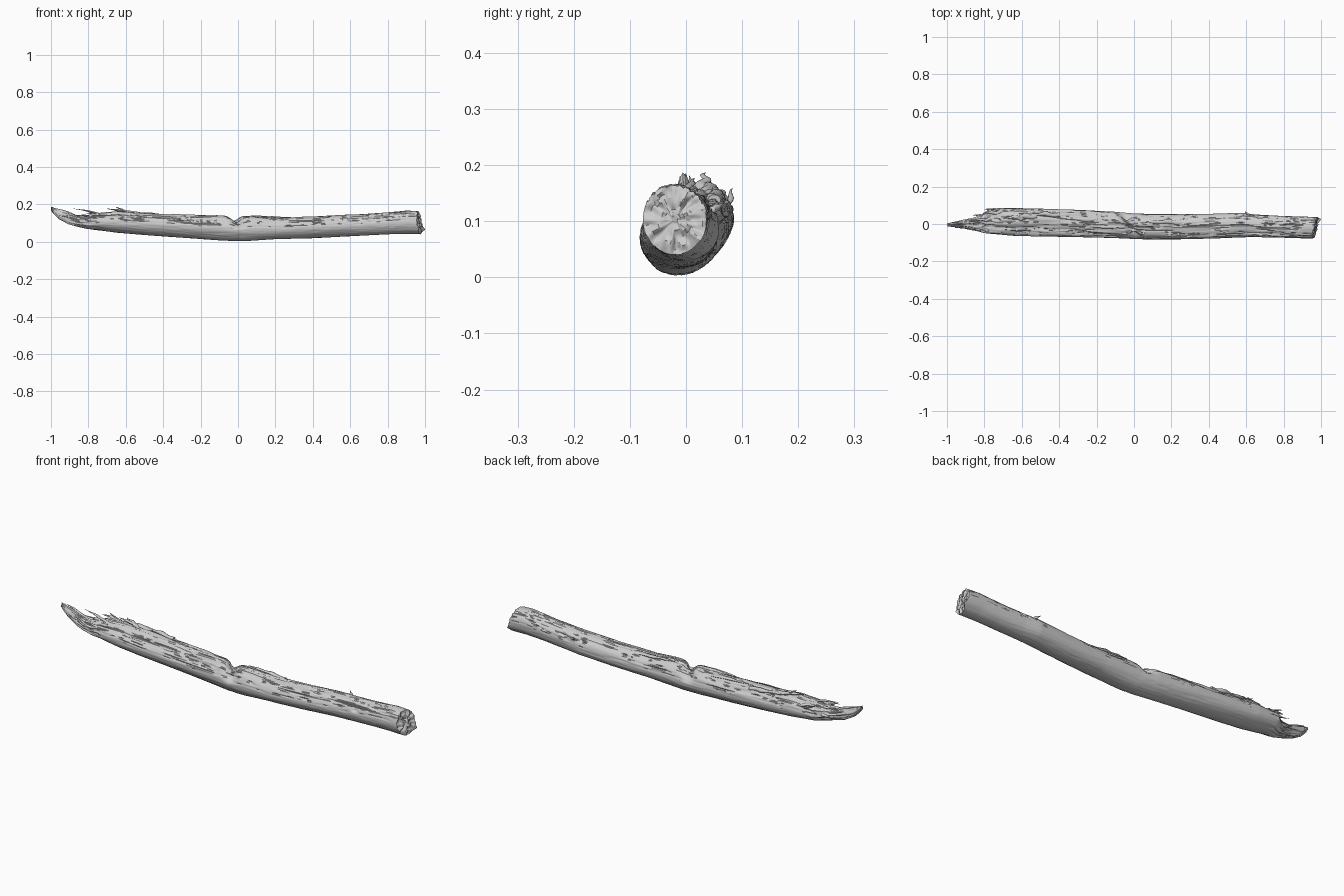
import bpy, bmesh, math, random
from mathutils import Vector, noise

if "Cube" in bpy.data.objects:
    bpy.data.objects.remove(bpy.data.objects["Cube"])

random.seed(4)
N, M = 96, 330

# Log outline along x: (x, bottom z, top z, front y, back y)
OUTLINE = [
    (-1.00, .165, .188, -.012, .002), (-.96, .122, .170, -.016, .012),
    (-.91, .094, .155, -.022, .022), (-.86, .082, .138, -.036, .030),
    (-.81, .070, .142, -.048, .048), (-.77, .064, .155, -.052, .082),
    (-.65, .049, .165, -.064, .086), (-.50, .037, .156, -.067, .083),
    (-.30, .022, .146, -.069, .076), (-.10, .008, .142, -.074, .064),
    (.00, .003, .139, -.081, .055), (.08, .006, .141, -.083, .053),
    (.20, .014, .131, -.083, .052), (.40, .019, .135, -.077, .056),
    (.58, .028, .145, -.071, .060), (.66, .032, .148, -.070, .050),
    (.80, .040, .158, -.074, .043), (.90, .043, .168, -.077, .040),
    (1.02, .040, .162, -.077, .037)]


def outline(x):
    x = max(OUTLINE[0][0], min(OUTLINE[-1][0], x))
    for a, b in zip(OUTLINE, OUTLINE[1:]):
        if x <= b[0]:
            t = (x - a[0]) / (b[0] - a[0])
            return [p + (q - p) * t for p, q in zip(a[1:], b[1:])]


def smooth(a, b, x):
    t = max(0, min(1, (x - a) / (b - a)))
    return t * t * (3 - 2 * t)


def gauss(d, w):
    return math.exp(-(d / w) ** 2)


def n3(x, y, z):
    return noise.noise(Vector((x, y, z)))


def skin(x, a):
    """Point on the weathered log surface at angle a (0 = back, 90 = top)."""
    zb, zt, yf, yb = outline(x)
    c, s = math.cos(a), math.sin(a)
    size = min(1, (zt - zb) / .1)
    up = smooth(-.1, .6, s)
    rot = up * smooth(-.02, -.1, x) * smooth(-.9, -.78, x)
    r = 1 + .035 * n3(x * 2.5, c * 1.5, s * 1.5)
    # long wood grain, deeper on the decayed upper side
    g1 = abs(n3(x * 3.5 + 7, c * 5, s * 5))
    g2 = n3(x * 9, c * 14, s * 14)
    r -= (.02 + .07 * up) * max(0, .13 - g1) / .13 * size
    r += (.01 + .025 * rot) * g2
    r += rot * (.10 * n3(x * 5 + 3, c * 4, s * 4) - .02)
    # sunken ledge along the rotten front upper side
    r -= .13 * rot * gauss(a - math.radians(122), .42) * smooth(-.12, -.3, x)
    # long crack and missing bark strip right of the break
    r -= .07 * gauss(a - math.radians(105), .3) * smooth(0, .06, x) * smooth(.6, .4, x)
    # break across the log
    xc = -.02 - .025 * c
    r -= .42 * up * gauss(x - xc, .03) * (1 + .3 * n3(x * 20, c * 6, s * 6))
    r -= .03 * gauss(x - xc - .01, .012) * smooth(.4, -.6, c)
    # knot holes with raised rims
    for kx, ka in ((.71, 158), (.67, 35)):
        da = (a - math.radians(ka) + math.pi) % math.tau - math.pi
        d = math.hypot((x - kx) / .020, da * .06 / .012)
        r += .05 * gauss(d, 2) - .22 * gauss(d, .8)
    # ragged splintered left end
    r += .22 * smooth(-.7, -.85, x) * n3(x * 9, c * 4 + 5, s * 4)
    hy, hz = (yb - yf) / 2, (zt - zb) / 2
    return Vector((x, (yf + yb) / 2 + hy * r * c, max(.0, (zb + zt) / 2 + hz * r * s)))


def finish(name, bm):
    bmesh.ops.recalc_face_normals(bm, faces=bm.faces)
    me = bpy.data.meshes.new(name)
    bm.to_mesh(me)
    bm.free()
    ob = bpy.data.objects.new(name, me)
    bpy.context.collection.objects.link(ob)
    bpy.context.view_layer.objects.active = ob
    ob.select_set(True)
    bpy.ops.object.shade_smooth_by_angle(angle=math.radians(45))
    ob.select_set(False)


def loft(bm, rings):
    rows = [[bm.verts.new(p) for p in ring] for ring in rings]
    for r0, r1 in zip(rows, rows[1:]):
        for i in range(len(r0)):
            j = (i + 1) % len(r0)
            bm.faces.new((r0[i], r0[j], r1[j], r1[i]))
    bm.faces.new(rows[0])
    bm.faces.new(rows[-1])


# Main log, with an uneven sawn or broken right end
angles = [math.tau * i / N for i in range(N)]
rings = []
for k in range(M):
    u = k / (M - 1)
    ring = []
    for a in angles:
        c, s = math.cos(a), math.sin(a)
        xr = .968 + .010 * c - .006 * s + .012 * n3(c * 3, s * 3, 2)
        xr += .014 * gauss(a - math.radians(320), .5)
        xl = -.995 + .01 * n3(c * 3, s * 3, 9)
        ring.append(skin(xl + (xr - xl) * u, a))
    rings.append(ring)
# Lumpy face of the right end
mid = sum(rings[-1], Vector()) / N
for f in (.96, .88, .78, .66, .54, .42, .3, .18, .08):
    ring = []
    for p in rings[-1 if f == .96 else M - 1]:
        q = mid + (p - mid) * f
        q.x += (.012 * n3(q.y * 45, q.z * 45, 1) + .007 * n3(q.y * 110, q.z * 110, 4)) * min(1, (1 - f) * 5) + .004 * (1 - f)
        ring.append(q)
    rings.append(ring)
bm = bmesh.new()
loft(bm, rings)
finish("log", bm)


def splinter(bm, a, b, w, t, bend=.006):
    """Flat pointed sliver from root a to tip b, w wide and t thick."""
    a, b = Vector(a), Vector(b)
    d = (b - a).normalized()
    side = d.cross(Vector((0, 0, 1))).normalized()
    up = side.cross(d)
    seed = random.random() * 50
    out = []
    for k in range(15):
        u = k / 14
        f = (1 - u ** 2.2) * (.85 + .5 * n3(u * 5, seed, 0)) + .06
        c = a.lerp(b, u) + up * bend * math.sin(u * 3) + side * .008 * n3(u * 4, seed, 5)
        out.append([c + side * w * f * math.cos(h) + up * t * f * math.sin(h)
                    for h in (math.tau * i / 10 for i in range(10))])
    loft(bm, out)


# Splinters and torn strips at the rotten left end
bm = bmesh.new()
for a, b, w, t in (
        ((-.70, .00, .135), (-.88, .012, .176), .010, .006),
        ((-.72, .02, .125), (-.89, .022, .140), .010, .008),
        ((-.70, .07, .115), (-.80, .078, .120), .012, .010),
        ((-.70, .06, .135), (-.81, .058, .152), .012, .008),
        ((-.68, .065, .10), (-.79, .084, .158), .008, .006),
        ((-.75, .04, .10), (-.86, .047, .105), .012, .012),
        ((-.72, -.03, .11), (-.85, -.035, .142), .010, .008),
        ((-.80, -.015, .105), (-.96, -.022, .140), .010, .010),
        ((-.82, .01, .115), (-.985, .006, .180), .009, .008)):
    splinter(bm, a, b, w, t)
finish("end_splinters", bm)

# Raised flakes along the rotten upper side
bm = bmesh.new()
for a, b, w, t in (
        ((-.52, .045, .148), (-.70, .03, .176), .016, .010),
        ((-.58, .03, .15), (-.655, .035, .186), .014, .008),
        ((-.40, .05, .138), (-.62, .055, .160), .012, .010),
        ((-.12, .02, .128), (-.40, .03, .146), .012, .008),
        ((-.35, -.035, .118), (-.68, -.04, .130), .010, .007),
        ((.26, .01, .124), (.05, .015, .138), .014, .008)):
    splinter(bm, a, b, w, t, .002)
finish("bark_flakes", bm)

# Small twig stub on the back
bm = bmesh.new()
splinter(bm, (.615, .035, .115), (.598, .070, .132), .009, .009, 0)
finish("twig_stub", bm)
